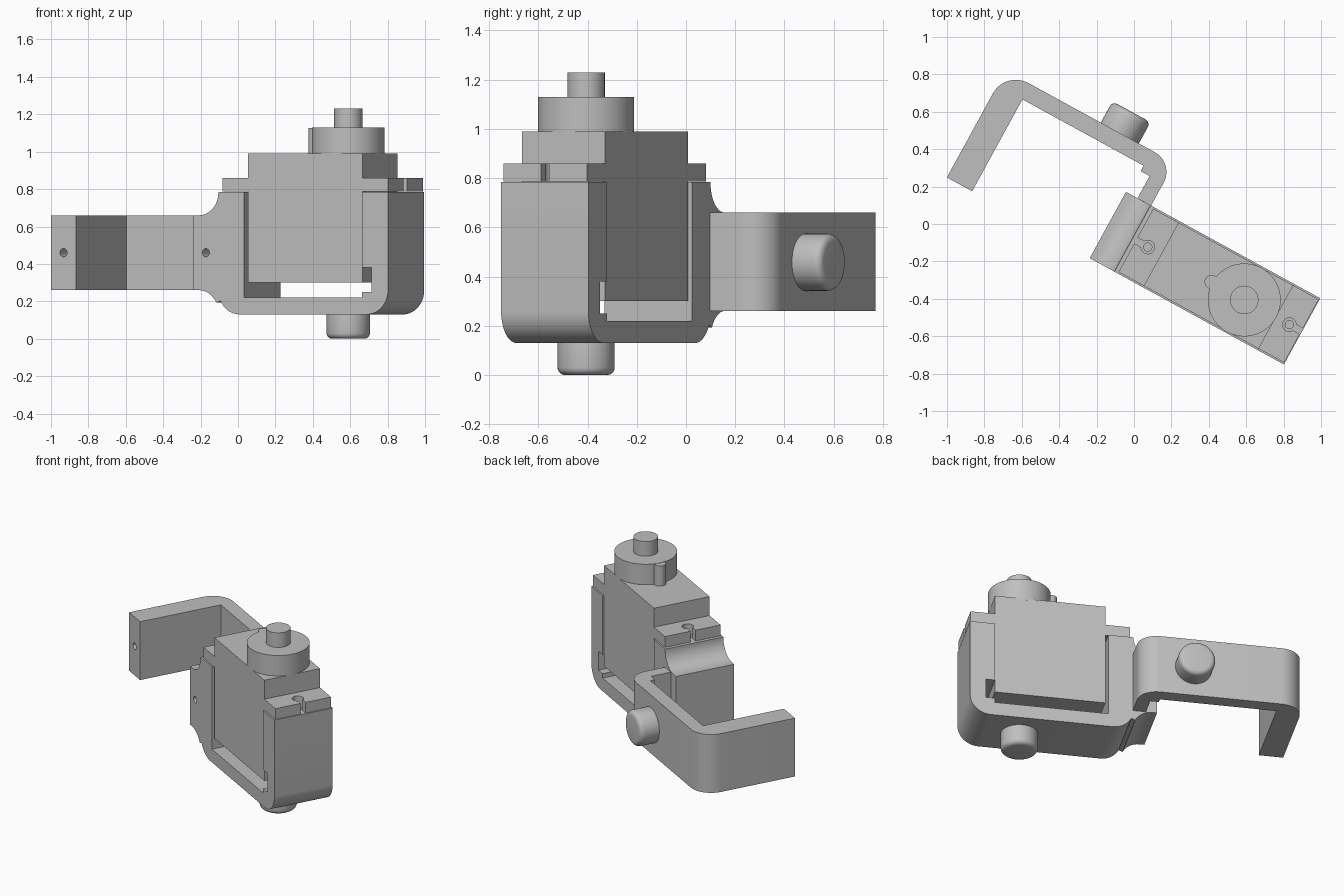
import bpy, bmesh, math

if "Cube" in bpy.data.objects:
    bpy.data.objects.remove(bpy.data.objects["Cube"])

TURN = math.radians(-28.7)          # the whole assembly is turned about z
FRONT, BACK, MID = -0.274, 0.130, -0.073
AXIS = 0.712                        # output shaft position along the length
CENTRE = 0.5555                     # middle of the motor body

grey = bpy.data.materials.new("plain grey")
grey.use_nodes = True
COLOUR = (0.52, 0.52, 0.52, 1)
grey.diffuse_color = COLOUR
grey.node_tree.nodes["Principled BSDF"].inputs["Base Color"].default_value = COLOUR


def arc(cx, cy, r, a0, a1, n=12):
    angles = [math.radians(a0 + (a1 - a0) * i / n) for i in range(n + 1)]
    return [(cx + r * math.cos(a), cy + r * math.sin(a)) for a in angles]


def circle(cx, cy, r, n=48):
    return arc(cx, cy, r, 0, 360, n)[:-1]


def prism(name, profile, axis, lo, hi):
    """Extrude a closed profile along local y or z."""
    bm = bmesh.new()
    place = (lambda a, b, t: (a, t, b)) if axis == "y" else (lambda a, b, t: (a, b, t))
    ends = [[bm.verts.new(place(a, b, t)) for a, b in profile] for t in (lo, hi)]
    bm.faces.new(ends[0])
    bm.faces.new(ends[1])
    n = len(profile)
    for i in range(n):
        j = (i + 1) % n
        bm.faces.new((ends[0][i], ends[0][j], ends[1][j], ends[1][i]))
    bmesh.ops.recalc_face_normals(bm, faces=bm.faces)
    mesh = bpy.data.meshes.new(name)
    bm.to_mesh(mesh)
    bm.free()
    mesh.materials.append(grey)
    ob = bpy.data.objects.new(name, mesh)
    ob.rotation_euler.z = TURN
    bpy.context.collection.objects.link(ob)
    return ob


def activate(ob):
    bpy.ops.object.select_all(action="DESELECT")
    ob.select_set(True)
    bpy.context.view_layer.objects.active = ob


def drill(ob, profile, axis, lo, hi):
    cutter = prism("drill_cutter", profile, axis, lo, hi)
    cutter.hide_render = True
    mod = ob.modifiers.new("hole", "BOOLEAN")
    mod.operation, mod.object, mod.solver = "DIFFERENCE", cutter, "EXACT"
    activate(ob)
    bpy.ops.object.modifier_apply(modifier=mod.name)
    bpy.data.objects.remove(cutter)


def rect(x0, x1, y0, y1):
    return [(x0, y0), (x1, y0), (x1, y1), (x0, y1)]


parts = []

# U-shaped motor bracket with a flared joint block on its left wall
profile = [(0.03, 0.785)]
profile += arc(-0.09, 0.78, 0.12, 0, -90)
profile += [(-0.12, 0.66), (-0.12, 0.26)]
profile += arc(-0.09, 0.14, 0.12, 90, 26, 8)
profile += arc(0.16, 0.26, 0.13, 206, 270, 8)
profile += arc(0.934, 0.26, 0.13, -90, 0)
profile += [(1.064, 0.785), (0.906, 0.785), (0.906, 0.38), (0.965, 0.38),
            (0.965, 0.25), (0.906, 0.25), (0.906, 0.22), (0.188, 0.22), (0.188, 0.785)]
bracket = prism("motor_bracket", profile, "y", FRONT, BACK)
drill(bracket, circle(-0.046, 0.46, 0.022, 20), "y", FRONT - 0.1, FRONT + 0.2)
for x in (0.987, 2 * CENTRE - 0.987):
    drill(bracket, circle(x, MID, 0.022, 20), "z", 0.6, 0.9)
parts.append(bracket)

# C-shaped side arm
profile = [(-0.997, -0.262), (-0.843, -0.262), (-0.843, 0.298), (-0.105, 0.298),
           (-0.105, 0.265), (-0.05, 0.265), (-0.05, 0.12), (0.033, 0.12)]
profile += arc(-0.087, 0.27, 0.12, 0, 90)
profile += arc(-0.857, 0.25, 0.14, 90, 180)
arm = prism("side_arm", profile, "z", 0.26, 0.66)
drill(arm, circle(-0.92, 0.46, 0.022, 20), "y", -0.4, -0.06)
parts.append(arm)

# Motor body and its two slotted mounting tabs
y0, y1 = FRONT + 0.009, BACK - 0.009
parts.append(prism("motor_body", rect(0.205, 0.905, y0, y1), "z", 0.30, 0.99))
tab = [(0.88, y0), (1.06, y0), (1.06, MID - 0.018)]
tab += arc(0.987, MID, 0.036, -30, -330, 24)
tab += [(1.06, MID + 0.018), (1.06, y1), (0.88, y1)]
parts.append(prism("right_mounting_tab", tab, "z", 0.786, 0.86))
parts.append(prism("left_mounting_tab", [(2 * CENTRE - x, y) for x, y in tab], "z", 0.786, 0.86))

# Gear housing and output shaft
parts.append(prism("gear_housing", circle(AXIS, MID, 0.195, 64), "z", 0.98, 1.13))
parts.append(prism("housing_bump", circle(AXIS - 0.2, MID, 0.037, 24), "z", 0.98, 1.128))
parts.append(prism("output_shaft", circle(AXIS, MID, 0.076), "z", 1.12, 1.23))

# Round pivot knobs with softened rims
for name, spot, axis, lo, hi in (("bottom_pivot", (AXIS, MID), "z", 0, 0.17),
                                 ("rear_pivot", (-0.3, 0.458), "y", 0.35, 0.52)):
    knob = prism(name, circle(*spot, 0.116), axis, lo, hi)
    mod = knob.modifiers.new("rim", "BEVEL")
    mod.width, mod.segments, mod.angle_limit = 0.03, 5, math.radians(60)
    mod.limit_method = "ANGLE"
    activate(knob)
    bpy.ops.object.modifier_apply(modifier=mod.name)
    parts.append(knob)

for ob in parts:
    activate(ob)
    bpy.ops.object.shade_smooth_by_angle(angle=math.radians(30))
